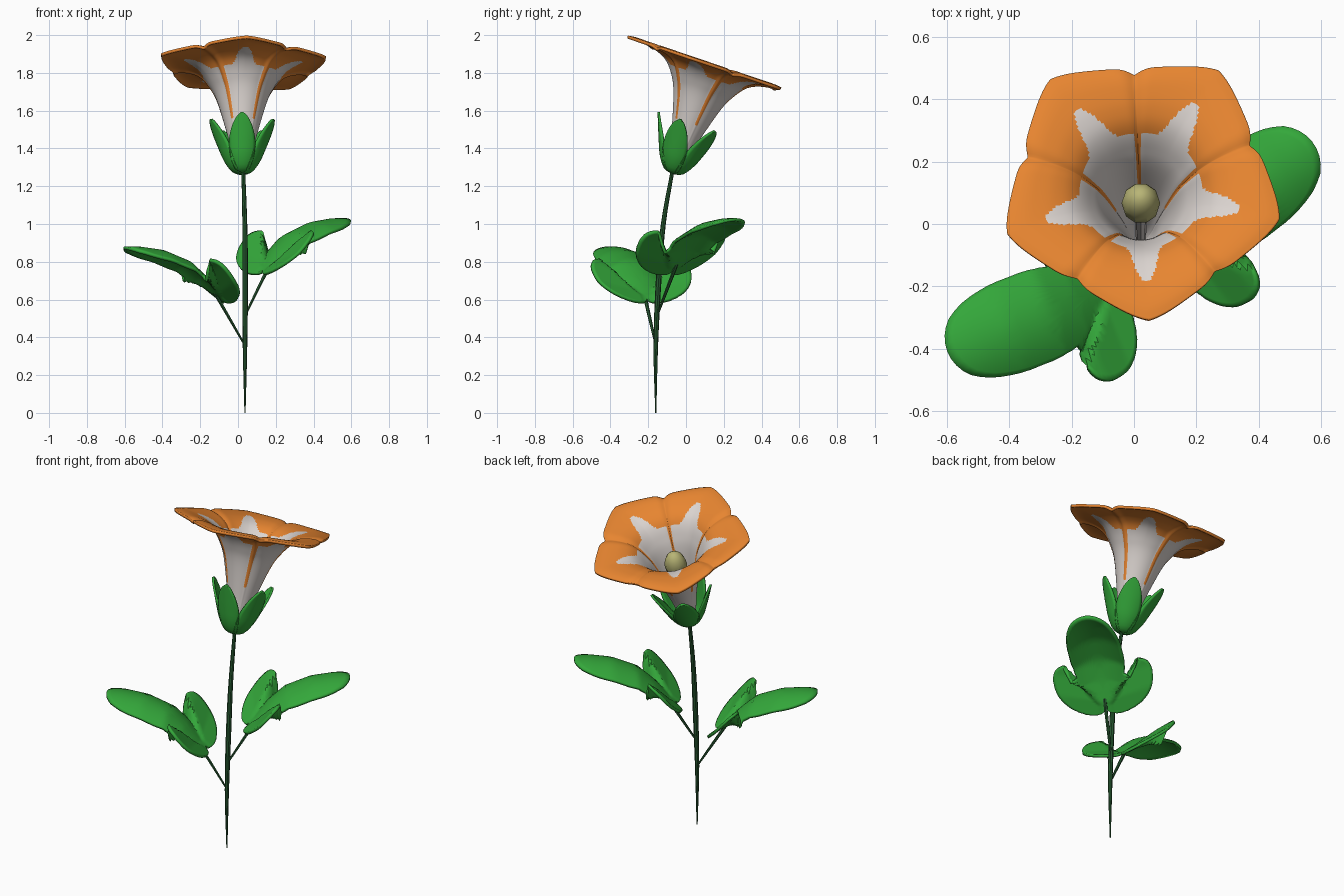
import bpy, bmesh, math
from mathutils import Vector, Matrix

if "Cube" in bpy.data.objects:
    bpy.data.objects.remove(bpy.data.objects["Cube"])


def material(name, rgb):
    m = bpy.data.materials.new(name)
    m.diffuse_color = (*rgb, 1)
    m.use_nodes = True
    m.node_tree.nodes["Principled BSDF"].inputs["Base Color"].default_value = m.diffuse_color
    return m


ORANGE = material("orange petal", (0.80, 0.235, 0.03))
WHITE = material("warm white", (0.71, 0.66, 0.63))
GREEN = material("leaf green", (0.034, 0.39, 0.043))
DARK = material("dark stem green", (0.02, 0.10, 0.03))
YELLOW = material("pale yellow", (0.48, 0.46, 0.18))

# The flower's own frame: origin at the calyx, leaning towards +y
FLOWER = Matrix.Translation((0.022, -0.07, 1.27)) @ Matrix.Rotation(math.radians(-18.7), 4, 'X')
TWIST = Matrix.Rotation(math.radians(3.2), 4, 'Z')


def smooth_path(points, n):
    """Sample n + 1 tuples along a Catmull-Rom curve through the points."""
    pts = [Vector(p) for p in points]
    pts = [2 * pts[0] - pts[1]] + pts + [2 * pts[-1] - pts[-2]]
    out = []
    for i in range(n + 1):
        f = i / n * (len(points) - 1)
        k = min(int(f), len(points) - 2)
        t = f - k
        a, b, c, d = pts[k:k + 4]
        out.append(0.5 * (2 * b + (c - a) * t + (2 * a - 5 * b + 4 * c - d) * t * t
                          + (3 * b - a - 3 * c + d) * t ** 3))
    return out


def interp(points, x):
    for (x0, y0), (x1, y1) in zip(points, points[1:]):
        if x <= x1:
            break
    return y0 + (y1 - y0) * (x - x0) / (x1 - x0)


def loft(name, sheets, mats, closed=True, thick=0, offset=0, matrix=Matrix(), rule=None):
    """Skin one or more sheets (lists of point rows) into a single object."""
    bm = bmesh.new()
    for rows in sheets:
        vs = [[bm.verts.new(p) for p in row] for row in rows]
        n = len(rows[0])
        for a, b in zip(vs, vs[1:]):
            for j in range(n if closed else n - 1):
                k = (j + 1) % n
                f = bm.faces.new((a[j], a[k], b[k], b[j]))
                f.smooth = True
                if rule:
                    f.material_index = rule(f.calc_center_median())
    bmesh.ops.remove_doubles(bm, verts=bm.verts, dist=1e-5)
    me = bpy.data.meshes.new(name)
    bm.to_mesh(me)
    bm.free()
    for m in mats:
        me.materials.append(m)
    ob = bpy.data.objects.new(name, me)
    ob.matrix_world = matrix
    bpy.context.collection.objects.link(ob)
    if thick:
        mod = ob.modifiers.new("thickness", 'SOLIDIFY')
        mod.thickness, mod.offset = thick, offset
    return ob


def tube(name, points, n, sides, mat, matrix=Matrix()):
    """Tapered round bar; each point is (x, y, z, radius)."""
    rows = []
    for x, y, z, r in smooth_path(points, n):
        rows.append([(x + r * math.cos(j * math.tau / sides),
                      y + r * math.sin(j * math.tau / sides), z) for j in range(sides)])
    first, last = points[0], points[-1]
    rows = [[first[:3]] * sides] + rows + [[last[:3]] * sides]
    return loft(name, [rows], [mat], matrix=matrix)


# Stem
tube("stem", [(0.037, -0.16, 0, 0.003), (0.037, -0.16, 0.35, 0.012), (0.038, -0.145, 0.7, 0.015),
              (0.036, -0.12, 1.0, 0.013), (0.028, -0.072, 1.28, 0.010)], 16, 8, DARK)


# Trumpet: round tube flaring to a five-cornered rim
def petal_angle(a):
    """Degrees from the middle of the nearest petal, -36 to 36."""
    return (math.degrees(a) - 270 + 36) % 72 - 36


def rim_radius(phi):
    flat = 0.392 / math.cos(math.radians(36 - abs(phi)))
    rounded = (flat ** -18 + 0.468 ** -18) ** (-1 / 18)
    return rounded - 0.02 * math.exp(-((36 - abs(phi)) / 5) ** 2)


def trumpet_colour(p):
    r, phi = math.hypot(p.x, p.y), petal_angle(math.atan2(p.y, p.x))
    edge = 0.205 + 0.125 * math.exp(-(phi / 10) ** 2)     # star rays
    stripe = abs(phi) > 32 and r > 0.10                   # seams between petals
    return 0 if r > edge or stripe else 1


SIDES = 240
profile = [(0.015, 0.01), (0.05, 0.09), (0.08, 0.22), (0.135, 0.41), (0.178, 0.497),
           (0.23, 0.556), (0.29, 0.585), (0.36, 0.599), (0.41, 0.602), (0.45, 0.597)]
rows = []
for r0, h in smooth_path(profile, 54):
    w = min(max((r0 - 0.17) / 0.28, 0), 1)
    row = []
    for j in range(SIDES):
        a = j * math.tau / SIDES
        phi = petal_angle(a)
        r = r0 * (1 + w * (rim_radius(phi) / 0.45 - 1))
        seam = 0.012 * math.exp(-((36 - abs(phi)) / 4) ** 2) * min(r0 / 0.2, 1)
        row.append((r * math.cos(a), r * math.sin(a), h - seam))
    rows.append(row)
loft("trumpet", [rows], [ORANGE, WHITE], thick=0.016, offset=-1, matrix=FLOWER @ TWIST,
     rule=trumpet_colour)

# Pistil: egg on a slim stalk
egg = [(0, 0, 0.425 - 0.09 * math.cos(t * math.pi / 10), 0.062 * math.sin(t * math.pi / 10))
       for t in range(11)]
tube("pistil_head", egg, 10, 10, YELLOW, FLOWER)
tube("pistil_stalk", [(0, 0, 0.02, 0.015), (0, 0, 0.36, 0.022)], 2, 8, WHITE, FLOWER)

# Calyx: five cupped sepals (radius, height, half width)
sepal = [(0.005, 0.0, 0.006), (0.05, 0.015, 0.04), (0.09, 0.07, 0.064), (0.12, 0.14, 0.072),
         (0.147, 0.21, 0.056), (0.166, 0.26, 0.03), (0.174, 0.282, 0.006)]
sheets = []
for k in range(5):
    mid = math.radians(270 + 72 * k)
    rows = []
    for r, h, w in smooth_path(sepal, 18):
        angles = [mid + s / 4 * w / max(r, 0.05) for s in range(-4, 5)]
        rows.append([(r * math.cos(a), r * math.sin(a), h) for a in angles])
    sheets.append(rows)
loft("calyx", sheets, [GREEN], closed=False, thick=0.012, matrix=FLOWER)

# Leaves: one three-lobed blade drawn along +x from the stem
RISE = [(0.08, 0.19), (0.16, 0.26), (0.24, 0.35), (0.33, 0.43), (0.47, 0.485), (0.6, 0.503), (0.7, 0.503)]


def in_blade(x, y):
    """True inside the long middle lobe or either side lobe."""
    y = abs(y)
    middle = abs((x - 0.42) / 0.26) ** 2.35 + (y / 0.148) ** 2.35 < 1
    sx = x - 0.187 - 0.15 * (y - 0.135)
    side = abs(sx / 0.095) ** 2.2 + abs((y - 0.135) / 0.145) ** 2.2 < 1
    return middle or side


def blade_height(x, y):
    """Middle lobe droops at its edges; side lobes fold up from a crease."""
    y = abs(y)
    crease = max(1.16 * (x - 0.14), 0)
    fold = min(max((y - crease) / 0.04, 0), 1)
    return interp(RISE, x) + (1 - fold) * -2.3 * y * y + fold * 0.25 * y


RAYS, RINGS, CX = 120, 16, 0.2
reach = []
for j in range(RAYS):
    c, s = math.cos(j * math.tau / RAYS), math.sin(j * math.tau / RAYS)
    d = 0.5
    while d > 0.01 and not in_blade(CX + d * c, d * s):
        d -= 0.002
    reach.append((d * c, d * s))
blade = []
for i in range(RINGS + 1):
    row = [(CX + dx * i / RINGS, dy * i / RINGS) for dx, dy in reach]
    blade.append([(x, y, blade_height(x, y)) for x, y in row])

for side, angle, z, y in (("left", 201.5, 0.37, -0.16), ("right", 38, 0.52, -0.155)):
    place = Matrix.Translation((0.035, y, z)) @ Matrix.Rotation(math.radians(angle), 4, 'Z')
    loft(side + "_leaf", [blade], [GREEN], thick=0.016, matrix=place)
    tube(side + "_leaf_stalk", [(0, 0, -0.01, 0.006), (0.08, 0, 0.12, 0.009), (0.17, 0, 0.265, 0.011)],
         6, 6, DARK, place)

# Keep crisp rims on the thickened parts
for ob in bpy.context.collection.objects:
    ob.select_set(True)
    bpy.context.view_layer.objects.active = ob
bpy.ops.object.shade_smooth_by_angle(angle=math.radians(35))
